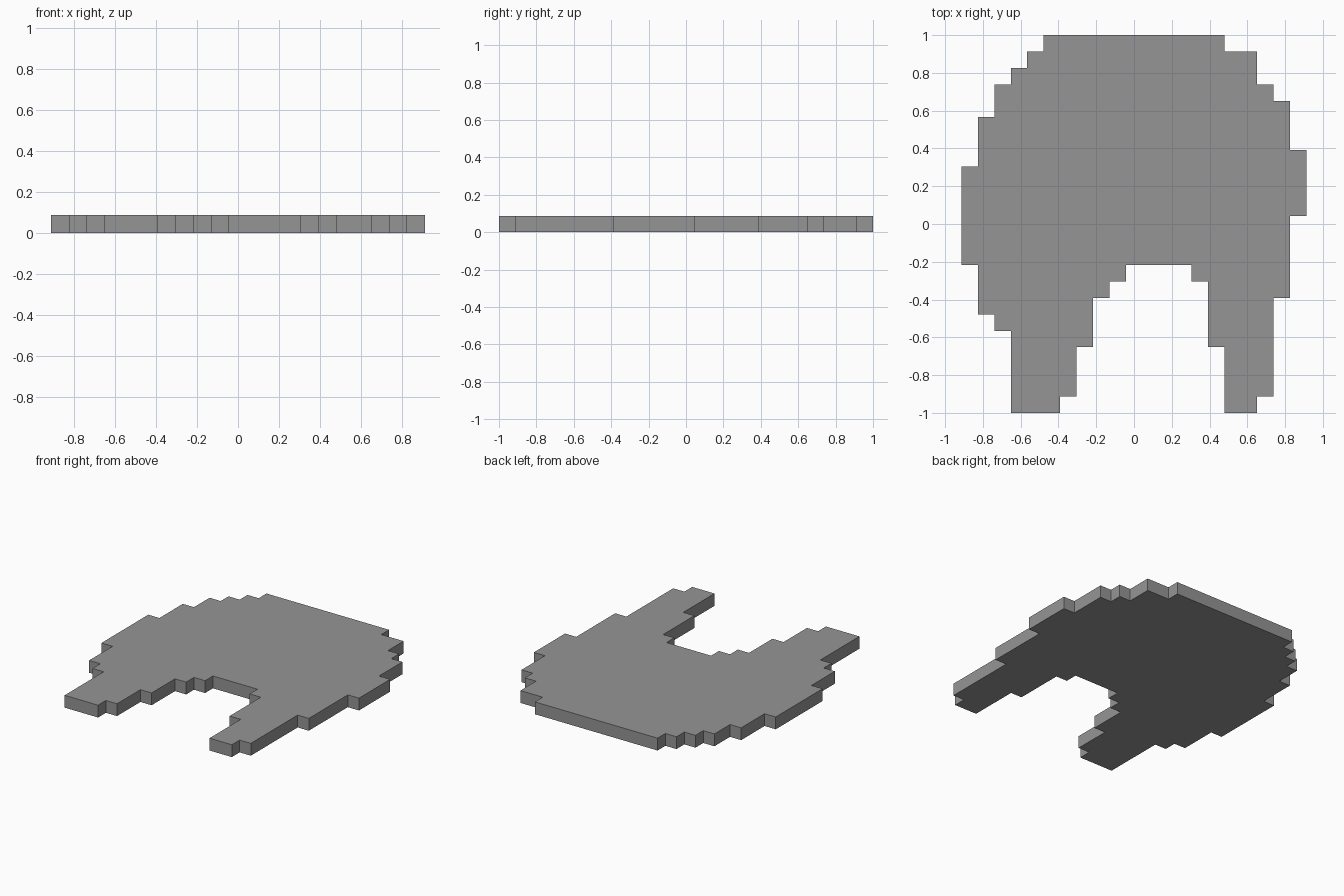
import bpy, bmesh

if "Cube" in bpy.data.objects:
    bpy.data.objects.remove(bpy.data.objects["Cube"])

C = 2 / 23                      # grid cell: 23 cells deep, 21 wide, 1 thick

# Each edge is a list of (column, row_from, row_to) vertical runs
left_side = [(3, 0, 5), (2, 5, 6), (1, 6, 9), (0, 9, 15), (1, 15, 18),
             (2, 18, 20), (3, 20, 21), (4, 21, 22), (5, 22, 23)]
right_side = [(16, 23, 22), (18, 22, 20), (19, 20, 19), (20, 19, 16), (21, 16, 12),
              (20, 12, 7), (19, 7, 1), (18, 1, 0)]
notch = [(16, 0, 4), (15, 4, 8), (14, 8, 9), (10, 9, 8), (9, 8, 7),
         (8, 7, 4), (7, 4, 1), (6, 1, 0)]

grey = bpy.data.materials.new("plain grey")
grey.diffuse_color = (0.3, 0.3, 0.3, 1)
grey.use_nodes = True
grey.node_tree.nodes["Principled BSDF"].inputs["Base Color"].default_value = grey.diffuse_color

# Stepped flat plate with two legs
bm = bmesh.new()
verts = []
for col, r0, r1 in left_side + right_side + notch:
    for row in (r0, r1):
        verts.append(bm.verts.new(((col - 10.5) * C, (row - 11.5) * C, 0)))
base = bm.faces.new(verts)
top = bmesh.ops.extrude_face_region(bm, geom=[base], use_keep_orig=True)["geom"]
bmesh.ops.translate(bm, vec=(0, 0, C),
                    verts=[g for g in top if isinstance(g, bmesh.types.BMVert)])
bmesh.ops.recalc_face_normals(bm, faces=bm.faces)

mesh = bpy.data.meshes.new("stepped_plate")
bm.to_mesh(mesh)
bm.free()
mesh.materials.append(grey)
plate = bpy.data.objects.new("stepped_plate", mesh)
bpy.context.collection.objects.link(plate)
